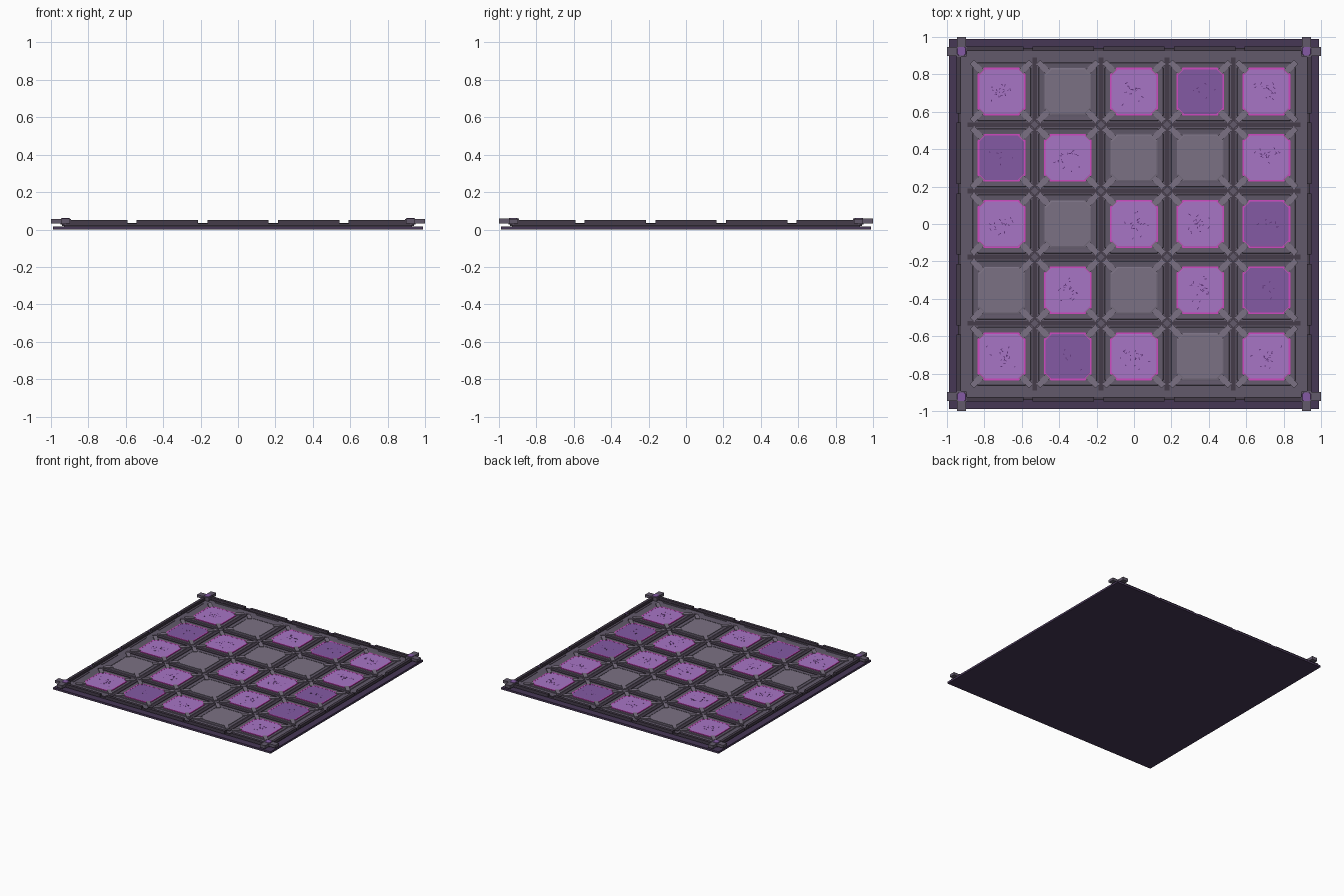
import bpy, bmesh, math, random
from mathutils import Matrix, Vector

if "Cube" in bpy.data.objects:
    bpy.data.objects.remove(bpy.data.objects["Cube"])

random.seed(7)


def material(name, r, g, b):
    m = bpy.data.materials.new(name)
    m.diffuse_color = tuple((c / 255) ** 2.2 for c in (r, g, b)) + (1,)
    m.use_nodes = True
    m.node_tree.nodes["Principled BSDF"].inputs["Base Color"].default_value = m.diffuse_color
    return m


PLATE = material("dark_purple", 72, 58, 86)
STONE = material("stone", 98, 90, 106)
PALE = material("pale_stone", 122, 113, 130)
TRIM = material("trim", 70, 62, 75)
BRIGHT = material("bright_violet", 166, 116, 196)
DEEP = material("deep_violet", 130, 90, 162)
GLOW = material("magenta_edge", 205, 75, 190)
CRACK = material("crack", 95, 55, 120)


def finish(bm, name, mat):
    bmesh.ops.recalc_face_normals(bm, faces=bm.faces)
    me = bpy.data.meshes.new(name)
    bm.to_mesh(me)
    bm.free()
    ob = bpy.data.objects.new(name, me)
    me.materials.append(mat)
    bpy.context.collection.objects.link(ob)
    return ob


def add_box(bm, x, y, z0, z1, sx, sy, angle=0):
    mat = (Matrix.Translation((x, y, (z0 + z1) / 2)) @ Matrix.Rotation(angle, 4, 'Z')
           @ Matrix.Diagonal((sx, sy, z1 - z0, 1)))
    bmesh.ops.create_cube(bm, size=1, matrix=mat)


def octagon(h, c):
    k = h - c
    return [(h, -k), (h, k), (k, h), (-k, h), (-h, k), (-h, -k), (-k, -h), (k, -h)]


def add_rings(bm, x, y, rings, cap=True):
    """Stack octagon rings (half size, chamfer, z), optionally closing both ends."""
    loops = [[bm.verts.new((x + px, y + py, z)) for px, py in octagon(h, c)]
             for h, c, z in rings]
    pairs = list(zip(loops, loops[1:]))
    if cap:
        bm.faces.new(loops[0])
        bm.faces.new(loops[-1])
    else:
        pairs.append((loops[-1], loops[0]))
    for a, b in pairs:
        for i in range(8):
            j = (i + 1) % 8
            bm.faces.new((a[i], a[j], b[j], b[i]))


# base plate and slab
bm = bmesh.new()
add_box(bm, 0, 0, 0, 0.016, 1.976, 1.976)
finish(bm, "base_plate", PLATE)
bm = bmesh.new()
add_box(bm, 0, 0, 0.014, 0.027, 1.86, 1.86)
finish(bm, "floor_slab", STONE)

# segmented rim and the thin ledge inside it
PITCH = 0.354
rim, ledge = bmesh.new(), bmesh.new()
for s in (-1, 1):
    for i in range(-2, 3):
        p, length = i * 0.378, 0.328
        add_box(rim, p, s * 0.937, 0.027, 0.05, length, 0.022)
        add_box(rim, s * 0.937, p, 0.027, 0.05, 0.022, length)
    add_box(rim, 0, s * 0.932, 0.02, 0.033, 1.86, 0.016)
    add_box(rim, s * 0.932, 0, 0.02, 0.033, 0.016, 1.86)
    for i in range(-2, 3):
        add_box(ledge, i * 0.37, s * 0.91, 0.025, 0.031, 0.2, 0.012)
        add_box(ledge, s * 0.91, i * 0.37, 0.025, 0.031, 0.012, 0.2)
finish(rim, "rim_segments", TRIM)
finish(ledge, "inner_ledge", STONE)

# grid ribs between cells, with a diamond stud at each crossing
ribs, studs = bmesh.new(), bmesh.new()
lines = [(-1.5 + i) * PITCH for i in range(4)]
for p in lines:
    add_box(ribs, p, 0, 0.024, 0.031, 0.026, 1.78)
    add_box(ribs, 0, p, 0.024, 0.031, 1.78, 0.026)
    for q in lines:
        add_box(studs, p, q, 0.026, 0.034, 0.03, 0.03, math.pi / 4)
finish(ribs, "grid_ribs", TRIM)
finish(studs, "crossing_studs", STONE)

# cells: frame, corner struts, centre tile, glowing edge, cracks
LAYOUT = ["BGBDB", "DBGGB", "BGBBD", "GBGBD", "BDBGB"]
frames, struts, edges, cracks = (bmesh.new() for _ in range(4))
tiles = {k: bmesh.new() for k in "BDG"}
for row, text in enumerate(LAYOUT):
    for col, kind in enumerate(text):
        x, y = (col - 2) * PITCH, (2 - row) * PITCH
        add_rings(frames, x, y, [(0.158, 0.03, 0.025), (0.154, 0.03, 0.031),
                                 (0.132, 0.036, 0.029), (0.132, 0.036, 0.025)], cap=False)
        for k in range(4):
            a = math.pi / 4 + k * math.pi / 2
            d = 0.132 * math.sqrt(2)
            add_box(struts, x + d * math.cos(a), y + d * math.sin(a),
                    0.025, 0.036, 0.075, 0.032, a)
        add_rings(tiles[kind], x, y, [(0.125, 0.034, 0.024), (0.125, 0.034, 0.031),
                                      (0.118, 0.032, 0.033)])
        if kind != "G":
            add_rings(edges, x, y, [(0.128, 0.035, 0.025), (0.128, 0.035, 0.0335),
                                    (0.119, 0.032, 0.0335), (0.119, 0.032, 0.025)], cap=False)
            for _ in range(18 if kind == "B" else 6):
                add_box(cracks, x + random.gauss(0, 0.032), y + random.gauss(0, 0.028),
                        0.032, 0.0338, random.uniform(0.006, 0.016), 0.004,
                        random.uniform(0, math.pi))
finish(frames, "cell_frames", STONE)
finish(struts, "corner_struts", PALE)
finish(edges, "tile_edges", GLOW)
finish(cracks, "tile_cracks", CRACK)
for kind, name, mat in (("B", "bright_tiles", BRIGHT), ("D", "deep_tiles", DEEP),
                        ("G", "stone_tiles", PALE)):
    finish(tiles[kind], name, mat)

# corner brackets with a gem on each
brackets, gems = bmesh.new(), bmesh.new()
for sx in (-1, 1):
    for sy in (-1, 1):
        add_box(brackets, sx * 0.947, sy * 0.922, 0.033, 0.055, 0.106, 0.048)
        add_box(brackets, sx * 0.922, sy * 0.947, 0.033, 0.058, 0.048, 0.106)
        add_box(brackets, sx * 0.92, sy * 0.92, 0.026, 0.056, 0.05, 0.05)
        add_rings(gems, sx * 0.922, sy * 0.924, [(0.025, 0.008, 0.054), (0.022, 0.008, 0.061)])
finish(brackets, "corner_brackets", STONE)
finish(gems, "corner_gems", DEEP)
